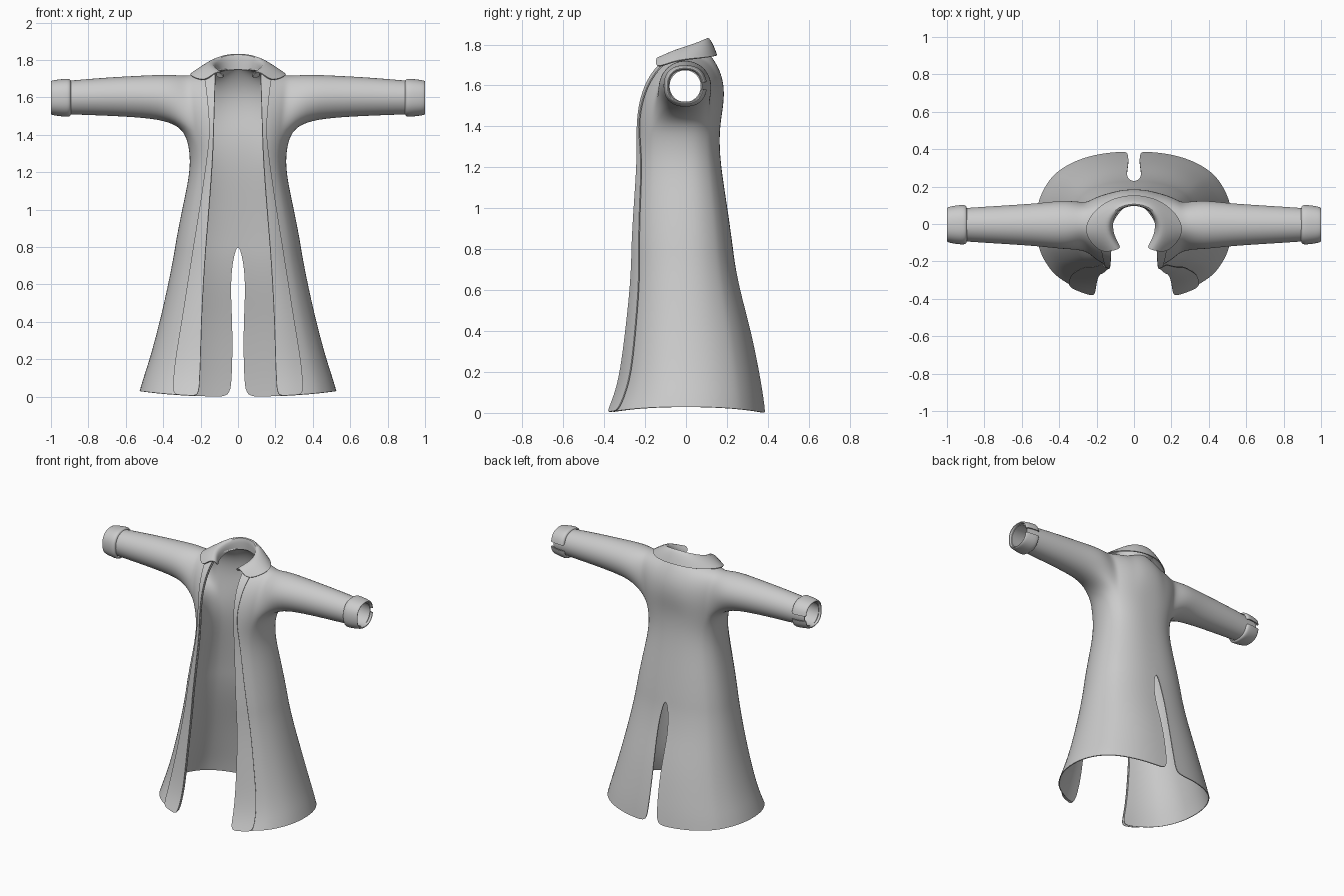
import bpy, bmesh, math
from math import sin, cos, pi, acos, radians

if "Cube" in bpy.data.objects:
    bpy.data.objects.remove(bpy.data.objects["Cube"])

mat = bpy.data.materials.new("light grey cloth")
mat.diffuse_color = (0.6, 0.6, 0.6, 1)
mat.use_nodes = True
mat.node_tree.nodes["Principled BSDF"].inputs["Base Color"].default_value = mat.diffuse_color

# Coat body rows: z, half width, front y, back y, front edge x, back slit x, placket outer x
ROWS = [(0.00, .53, -.37, .385, .21, .045, .35),
        (0.08, .51, -.335, .375, .205, .035, .345),
        (0.20, .475, -.305, .355, .20, .03, .335),
        (0.40, .42, -.28, .315, .195, .03, .30),
        (0.60, .375, -.258, .26, .185, .042, .27),
        (0.75, .345, -.25, .232, .175, .025, .245),
        (0.82, .335, -.25, .225, .17, 0, .235),
        (1.00, .30, -.24, .20, .155, 0, .205),
        (1.20, .255, -.225, .168, .14, 0, .175),
        (1.32, .258, -.225, .16, .133, 0, .16),
        (1.42, .285, -.225, .165, .13, 0, .15)]
P, SIDE, N, ZB = .85, radians(35), 10, 1.42


def lerp(a, b, t):
    return a + (b - a) * t


def finish(name, grids):
    """Join grids of points into one mirrored, smoothed thin sheet."""
    bm = bmesh.new()
    for g in grids:
        vs = [[bm.verts.new(p) for p in row] for row in g]
        for r0, r1 in zip(vs, vs[1:]):
            for i in range(len(r0) - 1):
                bm.faces.new((r0[i], r0[i + 1], r1[i + 1], r1[i]))
    bmesh.ops.remove_doubles(bm, verts=bm.verts, dist=1e-4)
    bmesh.ops.recalc_face_normals(bm, faces=bm.faces)
    me = bpy.data.meshes.new(name)
    bm.to_mesh(me)
    bm.free()
    me.materials.append(mat)
    ob = bpy.data.objects.new(name, me)
    bpy.context.collection.objects.link(ob)
    ob.modifiers.new("mirror", 'MIRROR')
    sub = ob.modifiers.new("smooth", 'SUBSURF')
    sub.levels = sub.render_levels = 2
    sol = ob.modifiers.new("cloth", 'SOLIDIFY')
    sol.thickness, sol.offset = .006, 0
    bpy.ops.object.select_all(action='DESELECT')
    ob.select_set(True)
    bpy.context.view_layer.objects.active = ob
    bpy.ops.object.convert(target='MESH')
    bpy.ops.object.shade_smooth_by_angle(angle=radians(40))


def angle_at(x, w):
    return acos(min(1, (x / w) ** (1 / P)))


def around(row, f):
    """Point on the rounded cross-section of a row; f runs front(-) to back(+)."""
    z, w, yf, yb, xf, xb, _ = row
    depth = yf / sin(angle_at(xf, w)) ** P if f < 0 else yb
    hem = .03 * cos(f) ** 2 * max(0, 1 - z / .2)
    return (w * max(0, cos(f)) ** P if f < pi / 2 - 1e-6 else 0,
            depth * abs(sin(f)) ** P, z + hem)


def lower(row, c):
    """Column c: 0-4 front, 4-8 side, 8-15 back."""
    ff, fb = angle_at(row[4], row[1]), angle_at(row[5], row[1])
    if c <= 4:
        f = lerp(-ff, -SIDE, c / 4)
    elif c <= 8:
        f = lerp(-SIDE, SIDE, (c - 4) / 4)
    else:
        f = lerp(SIDE, fb, (c - 8) / 7)
    return around(row, f)


def shoulder(i, j):
    """Path over the shoulder from chest (j=0) to back (j=N) for station i."""
    if j == 0:
        return lower(ROWS[-1], i)
    if j == N:
        return lower(ROWS[-1], 12 - i)
    a = pi * j / N
    back = a > pi / 2
    b = lower(ROWS[-1], 12 - i if back else i)
    y = b[1] * abs(cos(a)) ** (.6 if back else 1)
    if back:
        y *= 1 + .2 * sin(2 * (pi - a))
    return (lerp(b[0], .12 + .165 * i / 4, sin(a)), y,
            ZB + (1.745 - .03 * i / 4 - ZB) * sin(a))


def nape(m, j):
    """Upper back between the shoulder station and the back centre."""
    if m == 0:
        return shoulder(0, j)
    b, b0 = lower(ROWS[-1], 12 + m), lower(ROWS[-1], 12)
    if j == N:
        return b
    s, h, q = shoulder(0, j), sin(pi * j / N), m / 3
    pts = [(0, .165), (.4, .19), (.65, .18), (.85, .15), (1.01, .11)]
    for (h0, y0), (h1, y1) in zip(pts, pts[1:]):
        if h0 <= h <= h1:
            yc = lerp(y0, y1, (h - h0) / (h1 - h0))
    return (s[0] * b[0] / b0[0], lerp(s[1], yc, sin(q * pi / 2)),
            lerp(s[2], ZB + .335 * h, q))


# Coat body with sleeves
skirt = [[lower(r, c) for c in range(16)] for r in ROWS]
yoke = [[shoulder(i, j) for j in range(N + 1)] for i in range(5)]
upper_back = [[nape(m, j) for m in range(4)] for j in range(N // 2, N + 1)]
armhole = yoke[4] + [lower(ROWS[-1], c) for c in (7, 6, 5, 4)]
sleeve = [armhole]
turns = [45 + 270 * j / N for j in range(N + 1)] + [-45 + 22.5 * k for k in (1, 2, 3, 4)]
for x, cz, rz, ry in [(.36, 1.597, .127, .135), (.5, 1.605, .113, .116),
                      (.7, 1.605, .102, .103), (.9, 1.60, .09, .09), (.985, 1.597, .083, .082)]:
    sleeve.append([(x, -.004 - ry * sin(radians(t)), cz - rz * cos(radians(t))) for t in turns])
finish("coat_body", [skirt, yoke, upper_back, sleeve])

# Front plackets that widen into lapels
band = []
for r in ROWS:
    line = []
    for u in (0, .33, .67, 1):
        x, y, z = around(r, -angle_at(lerp(r[4], r[6], u), r[1]))
        line.append((x, y - .014, z))
    band.append(line)
for j in (1, 2, 3, 4):
    line = []
    for u in (0, .33, .67, 1):
        x, y, z = shoulder(u * (.6 + .25 * j), j)
        line.append((x, y - .012, z + .003 * j))
    band.append(line)
finish("front_placket", [band])

# Folded collar: stand base, fold, middle, outer edge, from front to back
collar = [[(.07, -.125, 1.70), (.085, -.135, 1.74), (.13, -.145, 1.73), (.18, -.15, 1.68)],
          [(.115, -.06, 1.71), (.135, -.05, 1.785), (.195, -.055, 1.765), (.265, -.06, 1.72)],
          [(.118, .03, 1.73), (.12, .03, 1.815), (.18, .04, 1.78), (.25, .03, 1.73)],
          [(.075, .085, 1.745), (.07, .085, 1.845), (.11, .115, 1.80), (.145, .13, 1.74)],
          [(0, .11, 1.75), (0, .10, 1.855), (0, .135, 1.81), (0, .16, 1.75)]]
finish("collar", [collar])

# Turned-back cuffs with a notch at the rear
cuff = []
for x, ry, rz in [(.975, .081, .081), (.998, .084, .084), (1.0, .092, .09),
                  (.95, .101, .097), (.90, .106, .102), (.897, .09, .09)]:
    ring = []
    for k in range(21):
        t = radians(8 + 344 * k / 20)          # starts and ends beside +y
        c, s = cos(t), sin(t)
        ring.append((x, -.004 + ry * math.copysign(abs(c) ** .85, c),
                     1.598 + rz * math.copysign(abs(s) ** .85, s)))
    cuff.append(ring)
finish("cuff", [cuff])
